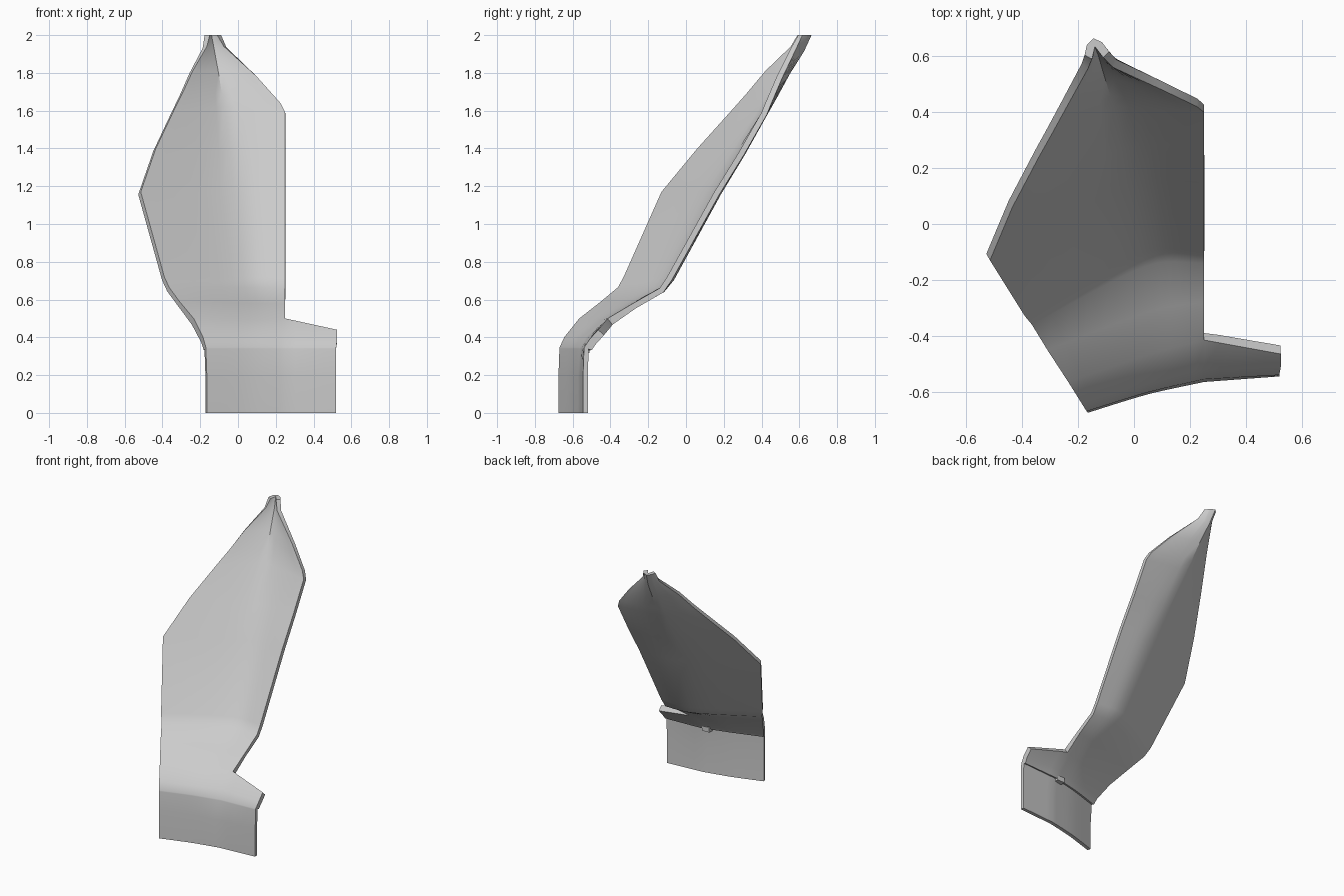
import bpy, bmesh, math
from mathutils import Vector

if "Cube" in bpy.data.objects:
    bpy.data.objects.remove(bpy.data.objects["Cube"])

grey = bpy.data.materials.new("plain_grey")
grey.use_nodes = True
grey.diffuse_color = (0.6, 0.6, 0.6, 1)
grey.node_tree.nodes["Principled BSDF"].inputs["Base Color"].default_value = (0.6, 0.6, 0.6, 1)


def finish(bm, name, angle):
    bmesh.ops.recalc_face_normals(bm, faces=bm.faces[:])
    mesh = bpy.data.meshes.new(name)
    bm.to_mesh(mesh)
    bm.free()
    mesh.materials.append(grey)
    ob = bpy.data.objects.new(name, mesh)
    bpy.context.collection.objects.link(ob)
    bpy.ops.object.select_all(action='DESELECT')
    ob.select_set(True)
    bpy.context.view_layer.objects.active = ob
    bpy.ops.object.shade_smooth_by_angle(angle=math.radians(angle))
    return ob


# Front-face stations from foot to tip: left edge, crease, right edge
stations = [
    ((-.165, -.675, 0), (.05, -.607, 0), (.25, -.565, 0)),
    ((-.165, -.675, .2), (.05, -.607, .2), (.25, -.565, .2)),
    ((-.17, -.67, .34), (.05, -.6, .34), (.25, -.555, .34)),
    ((-.17, -.669, .347), (.05, -.599, .347), (.25, -.553, .347)),
    ((-.185, -.645, .4), (.05, -.57, .4), (.25, -.52, .405)),
    ((-.235, -.565, .5), (.07, -.46, .49), (.25, -.415, .5)),
    ((-.31, -.45, .59), (.08, -.3, .58), (.25, -.28, .58)),
    ((-.365, -.36, .665), (.06, -.13, .665), (.25, -.14, .66)),
    ((-.39, -.33, .72), (.05, -.08, .72), (.25, -.1, .72)),
    ((-.515, -.13, 1.17), (0, .165, 1.17), (.25, .15, 1.17)),
    ((-.435, .06, 1.4), (-.03, .29, 1.38), (.25, .28, 1.38)),
    ((-.34, .24, 1.6), (-.07, .42, 1.62), (.25, .4, 1.59)),
    ((-.295, .32, 1.69), (-.085, .46, 1.69), (.225, .42, 1.64)),
    ((-.24, .42, 1.81), (-.105, .525, 1.81), (.1, .48, 1.78)),
    ((-.165, .555, 1.94), (-.127, .6, 1.93), (-.075, .56, 1.94)),
    ((-.15, .59, 2), (-.14, .635, 2), (-.11, .595, 2)),
]
# Outer end of the collar flap for the lowest stations
flap = [(.52, -.545, 0), (.52, -.545, .2), (.52, -.54, .34),
        (.52, -.539, .347), (.525, -.51, .39), (.525, -.465, .44)]
HALF, FLAP = 6, 5
COLLAR = 3


def row_points(i):
    a, c, b = (Vector(p) for p in stations[i])
    pts = [a.lerp(c, k / HALF) for k in range(HALF)] + [c.lerp(b, k / HALF) for k in range(HALF + 1)]
    if i < len(flap):
        pts += [b.lerp(Vector(flap[i]), k / FLAP) for k in range(1, FLAP + 1)]
    # Soften the crease except near the folded tip
    for _ in range(4 if i < 11 else 0):
        pts = [pts[0]] + [(p + 2 * q + r) / 4 if k != HALF * 2 - 1 else q
                          for k, (p, q, r) in enumerate(zip(pts, pts[1:], pts[2:]))] + [pts[-1]]
    return pts


# Blade and collar: one curved sheet thickened backwards
bm = bmesh.new()
rows = [[bm.verts.new(p) for p in row_points(i)] for i in range(len(stations))]
for low, high in zip(rows, rows[1:]):
    for k in range(min(len(low), len(high)) - 1):
        bm.faces.new((low[k], low[k + 1], high[k + 1], high[k]))
bm.normal_update()
front = [v for row in rows for v in row]
back = {}
for i, row in enumerate(rows):
    thick = .025 if i < COLLAR else .042 if i < len(flap) else .03
    for v in row:
        n = v.normal.copy()
        if i in (0, len(rows) - 1):
            n = Vector((n.x, n.y, 0)).normalized()
        back[v] = bm.verts.new(v.co - n * thick)
sheet = bm.faces[:]
rim = [e for e in bm.edges if e.is_boundary]
for f in sheet:
    bm.faces.new([back[v] for v in reversed(f.verts)])
for e in rim:
    a, b = e.verts
    bm.faces.new((a, b, back[b], back[a]))
finish(bm, "curved_blade", 32)

# Small locating tab behind the collar seam
bm = bmesh.new()
bmesh.ops.create_cube(bm, size=1)
for v in bm.verts:
    v.co = Vector((.2 + v.co.x * .06, -.528 + v.co.y * .035, .335 + v.co.z * .035))
finish(bm, "seam_tab", 30)
